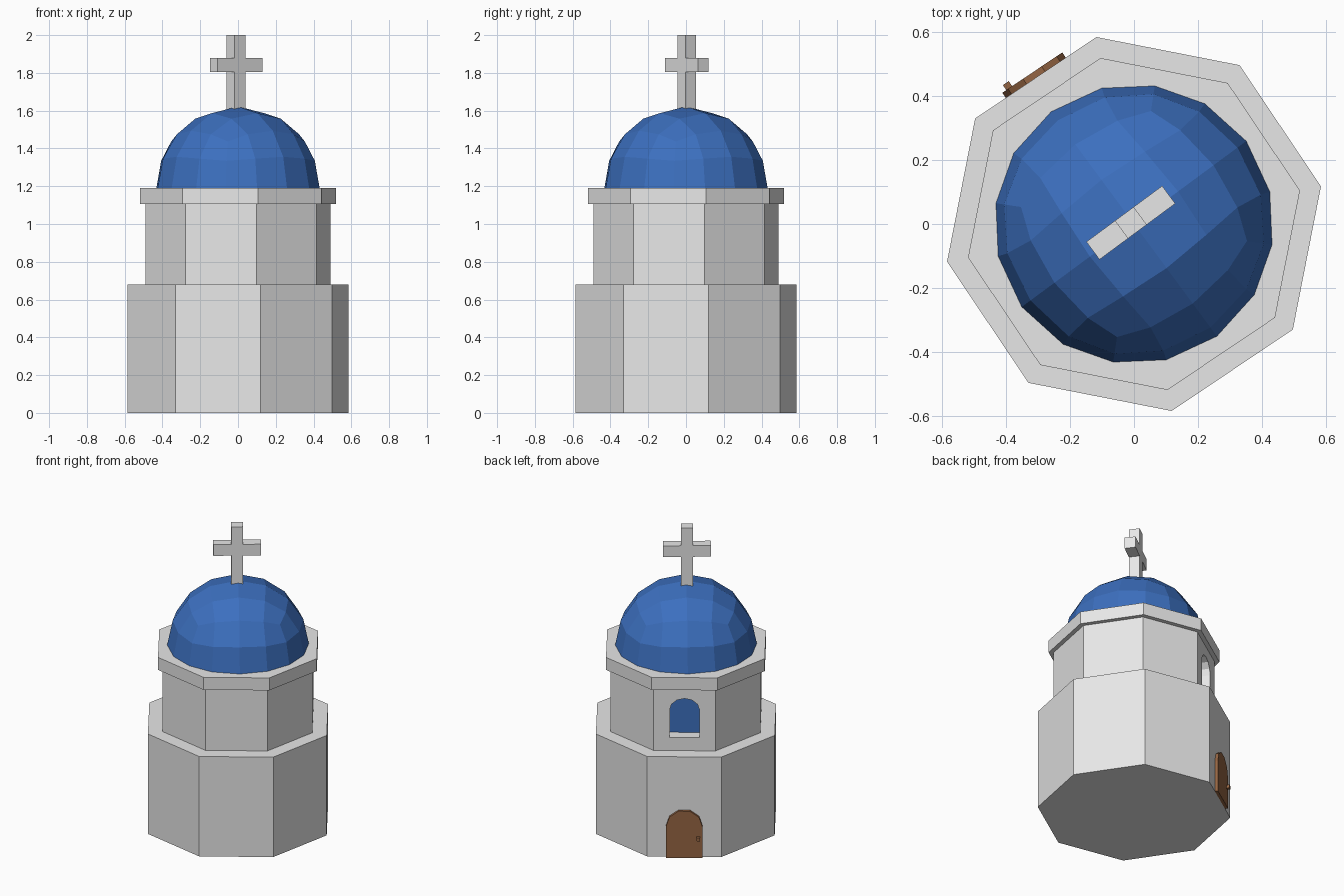
import bpy, bmesh, math
from mathutils import Matrix, Vector

if "Cube" in bpy.data.objects:
    bpy.data.objects.remove(bpy.data.objects["Cube"])

BODY = Matrix.Rotation(math.radians(33.9), 4, 'Z')   # door faces local +y
TOP = Matrix.Rotation(math.radians(36.45), 4, 'Z')   # dome and cross turn slightly more


def material(name, color):
    m = bpy.data.materials.new(name)
    m.diffuse_color = (*color, 1)
    m.use_nodes = True
    m.node_tree.nodes["Principled BSDF"].inputs["Base Color"].default_value = m.diffuse_color
    return m


white = material("white plaster", (0.80, 0.80, 0.80))
blue = material("dome blue", (0.045, 0.16, 0.52))
brown = material("door brown", (0.30, 0.13, 0.056))


def finish(name, bm, mat, matrix):
    bmesh.ops.recalc_face_normals(bm, faces=bm.faces)
    bm.transform(matrix)
    me = bpy.data.meshes.new(name)
    bm.to_mesh(me)
    bm.free()
    me.materials.append(mat)
    ob = bpy.data.objects.new(name, me)
    bpy.context.collection.objects.link(ob)
    return ob


def prism(name, points, direction, mat, matrix=BODY):
    """Extrude a closed outline along a direction."""
    bm = bmesh.new()
    face = bm.faces.new([bm.verts.new(p) for p in points])
    new = bmesh.ops.extrude_face_region(bm, geom=[face], use_keep_orig=True)["geom"]
    moved = [g for g in new if isinstance(g, bmesh.types.BMVert)]
    bmesh.ops.translate(bm, verts=moved, vec=direction)
    return finish(name, bm, mat, matrix)


def octagon(name, r, z0, z1):
    angles = [math.radians(22.5 + 45 * i) for i in range(8)]
    pts = [(r * math.cos(a), r * math.sin(a), z0) for a in angles]
    return prism(name, pts, (0, 0, z1 - z0), white)


def arch(name, half, z0, spring, rise, y0, y1, mat, segs):
    """Round-topped panel standing in the xz plane."""
    pts = [(-half, y0, z0), (half, y0, z0)]
    for i in range(segs + 1):
        a = math.pi * i / segs
        pts.append((half * math.cos(a), y0, spring + rise * math.sin(a)))
    return prism(name, pts, (0, y1 - y0, 0), mat)


def box(name, center, size, mat, matrix):
    bm = bmesh.new()
    bmesh.ops.create_cube(bm, size=1)
    bm.transform(Matrix.Translation(center) @ Matrix.Diagonal((*size, 1)))
    return finish(name, bm, mat, matrix)


# Octagonal tiers
octagon("base_tier", 0.597, 0, 0.68)
drum = octagon("upper_tier", 0.50, 0.68, 1.11)
octagon("cornice", 0.53, 1.105, 1.19)

# Arched window recess with a blue pane
cutter = arch("window_cutter", 0.093, 0.77, 0.955, 0.08, 0.385, 0.6, white, 6)
cutter.hide_render = True
cutter.hide_viewport = True
cut = drum.modifiers.new("window_cut", 'BOOLEAN')
cut.operation = 'DIFFERENCE'
cut.solver = 'EXACT'
cut.object = cutter
arch("window_pane", 0.092, 0.771, 0.955, 0.079, 0.383, 0.389, blue, 6)

# Door with knob
arch("door", 0.113, 0, 0.212, 0.112, 0.548, 0.571, brown, 5)
box("door_knob", (-0.087, 0.577, 0.135), (0.022, 0.026, 0.022), brown, BODY)

# Dome: subdivided cube pushed onto a sphere, upper half only
bm = bmesh.new()
bmesh.ops.create_cube(bm, size=2)
src = finish("dome_source", bm, blue, Matrix())
src.modifiers.new("subdivide", 'SUBSURF').levels = 2
bpy.context.view_layer.update()
bm = bmesh.new()
bm.from_object(src, bpy.context.evaluated_depsgraph_get())
bpy.data.objects.remove(src)
bmesh.ops.delete(bm, geom=[v for v in bm.verts if v.co.z < -0.01], context='VERTS')
for v in bm.verts:
    v.co = v.co.normalized() * 0.438
for f in bm.faces:
    f.smooth = False
finish("dome", bm, blue, Matrix.Translation((0, 0, 1.184)) @ TOP)

# Cross
place = Matrix.Translation((-0.01, 0.004, 0)) @ TOP
box("cross_post", (0, 0, 1.79), (0.073, 0.069, 0.42), white, place)
for side in (-1, 1):
    box("cross_arm", (side * 0.092, 0, 1.842), (0.111, 0.069, 0.076), white, place)
